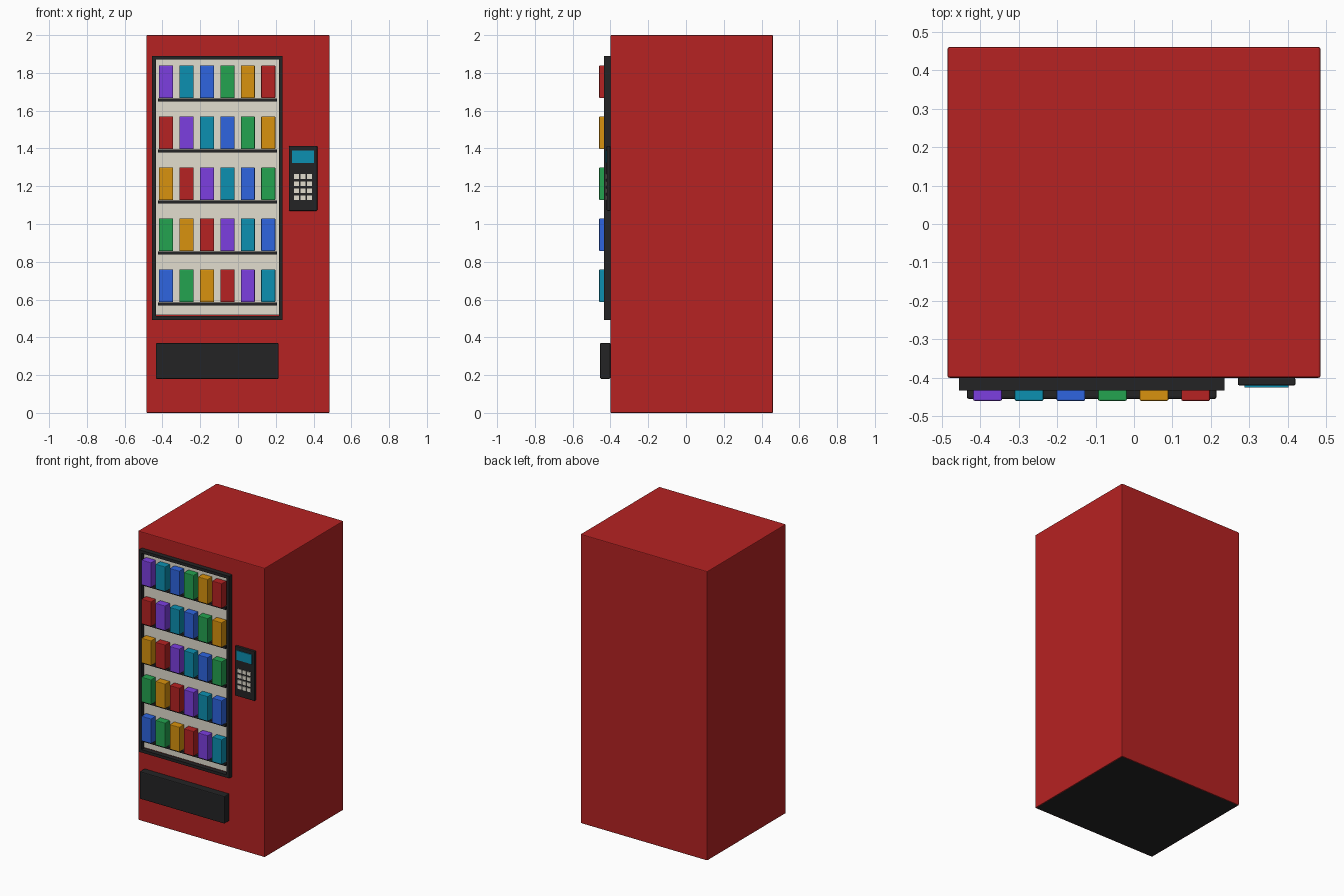
import bpy, bmesh
from mathutils import Vector

old = bpy.data.objects.get("Cube")
if old:
    bpy.data.objects.remove(old, do_unlink=True)


def material(name, r, g, b):
    def lin(c):
        c /= 255
        return c / 12.92 if c <= 0.04045 else ((c + 0.055) / 1.055) ** 2.4
    col = (lin(r), lin(g), lin(b), 1)
    m = bpy.data.materials.new(name)
    m.use_nodes = True
    m.diffuse_color = col
    m.node_tree.nodes["Principled BSDF"].inputs["Base Color"].default_value = col
    return m


red = material("red", 182, 34, 34)
dark = material("charcoal", 36, 36, 37)
cream = material("cream", 226, 221, 207)
purple = material("purple", 124, 62, 224)
teal = material("teal", 12, 144, 177)
blue = material("blue", 46, 101, 224)
green = material("green", 36, 163, 80)
amber = material("amber", 216, 146, 14)


def box(name, mat, x, y, z, bevel=0.0):
    """Box from (min, max) ranges, with an optional small edge bevel."""
    lo, hi = Vector((x[0], y[0], z[0])), Vector((x[1], y[1], z[1]))
    bm = bmesh.new()
    bmesh.ops.create_cube(bm, size=1)
    bmesh.ops.scale(bm, vec=hi - lo, verts=bm.verts)
    if bevel:
        bmesh.ops.bevel(bm, geom=bm.edges[:], offset=bevel, segments=2,
                        profile=0.5, affect='EDGES')
    mesh = bpy.data.meshes.new(name)
    bm.to_mesh(mesh)
    bm.free()
    mesh.materials.append(mat)
    ob = bpy.data.objects.new(name, mesh)
    ob.location = (lo + hi) / 2
    bpy.context.collection.objects.link(ob)
    return ob


# Cabinet, with a dark underside
FRONT = -0.4
cabinet = box("cabinet", red, (-0.485, 0.485), (FRONT, 0.46), (0, 2), 0.005)
cabinet.data.materials.append(dark)
for face in cabinet.data.polygons:
    if face.normal.z < -0.99:
        face.material_index = 1

# Display window: back panel and four frame bars
left, right, low, high, bar = -0.455, 0.236, 0.492, 1.89, 0.02
depth = (-0.433, FRONT)
box("display_panel", cream, (left + bar, right - bar), (-0.408, FRONT),
    (low + 0.026, high - bar))
for name, z in (("frame_bottom", low), ("frame_top", high - bar)):
    box(name, dark, (left, right), depth, (z, z + bar))
for name, x in (("frame_right", left), ("frame_left", right - bar)):
    box(name, dark, (x, x + bar), depth, (low + bar, high - bar))

# Shelves stocked with packets; each row shifts the colour order by one
stock = [("purple", purple), ("teal", teal), ("blue", blue),
         ("green", green), ("amber", amber), ("red", red)]
for row in range(5):
    top = 1.665 - 0.27 * row
    box(f"shelf_{row + 1}", dark, (-0.424, 0.206), (-0.432, -0.405),
        (top - 0.016, top))
    for i in range(6):
        label, mat = stock[(i - row) % 6]
        cx = -0.381 + 0.1083 * i
        box(f"{label}_packet_{row + 1}_{i + 1}", mat, (cx - 0.0375, cx + 0.0375),
            (-0.46, -0.407), (top + 0.002, top + 0.174), 0.004)

# Pickup tray
box("pickup_tray", dark, (-0.435, 0.215), (-0.455, FRONT), (0.18, 0.37), 0.006)

# Control panel with screen and keypad
box("control_panel", dark, (0.27, 0.42), (-0.42, FRONT), (1.07, 1.413), 0.004)
box("screen", teal, (0.287, 0.402), (-0.425, -0.419), (1.323, 1.388))
for row in range(4):
    for col in range(3):
        x, z = 0.309 + 0.035 * col, 1.251 - 0.0375 * row
        box(f"key_{row + 1}_{col + 1}", cream, (x - 0.0135, x + 0.0135),
            (-0.425, -0.419), (z - 0.0125, z + 0.0125))
